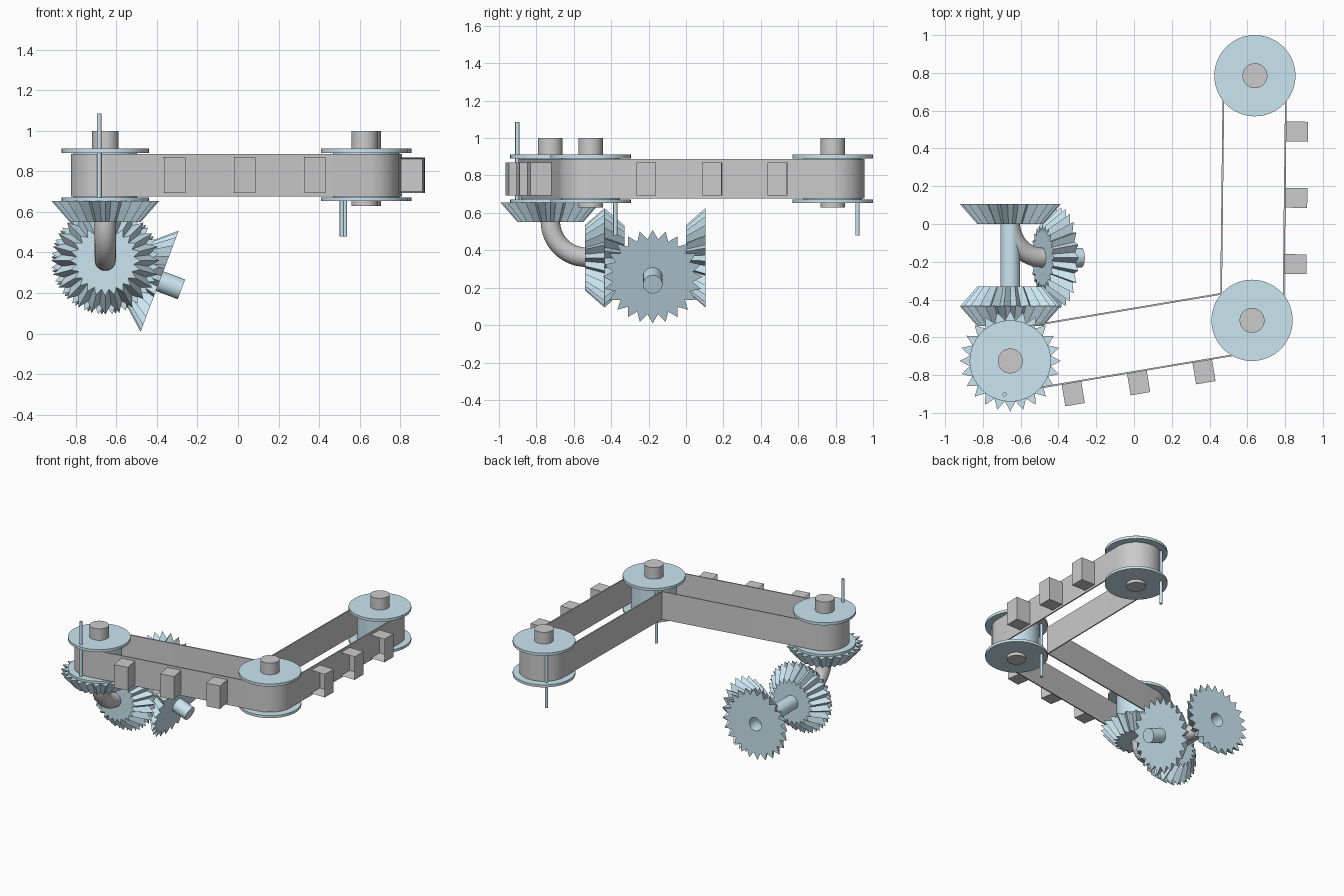
import bpy, bmesh
from math import sin, cos, pi, atan2
from mathutils import Vector, Matrix

if "Cube" in bpy.data.objects:
    bpy.data.objects.remove(bpy.data.objects["Cube"])

blue = bpy.data.materials.new("pale_blue")
blue.diffuse_color = (0.6, 0.79, 0.88, 1)
blue.use_nodes = True
blue.node_tree.nodes["Principled BSDF"].inputs["Base Color"].default_value = blue.diffuse_color


def finish(name, bm, mat=None, smooth=True):
    bmesh.ops.recalc_face_normals(bm, faces=bm.faces)
    me = bpy.data.meshes.new(name)
    bm.to_mesh(me)
    bm.free()
    ob = bpy.data.objects.new(name, me)
    bpy.context.collection.objects.link(ob)
    if mat:
        me.materials.append(mat)
    if smooth:
        bpy.ops.object.select_all(action='DESELECT')
        bpy.context.view_layer.objects.active = ob
        ob.select_set(True)
        bpy.ops.object.shade_smooth_by_angle()
    return ob


def frame(origin, axis):
    return Matrix.Translation(origin) @ Vector(axis).to_track_quat('Z', 'Y').to_matrix().to_4x4()


def rod(name, a, b, r, mat=None, seg=48):
    a, b = Vector(a), Vector(b)
    bm = bmesh.new()
    bmesh.ops.create_cone(bm, cap_ends=True, segments=seg, radius1=r, radius2=r,
                          depth=(b - a).length, matrix=frame((a + b) / 2, b - a))
    return finish(name, bm, mat)


def skin(name, rings, mat=None, smooth=True, m=Matrix(), caps=False):
    """Join rings of equal length; the last ring links to the first unless capped."""
    bm = bmesh.new()
    vs = [[bm.verts.new(m @ Vector(p)) for p in ring] for ring in rings]
    n = len(vs[0])
    for k in range(len(vs) - (1 if caps else 0)):
        a, b = vs[k], vs[(k + 1) % len(vs)]
        for i in range(n):
            j = (i + 1) % n
            bm.faces.new((a[i], a[j], b[j], b[i]))
    if caps:
        bm.faces.new(vs[0])
        bm.faces.new(vs[-1])
    return finish(name, bm, mat, smooth)


def bevel_gear(name, narrow, axis, phase=0.0, teeth=24):
    """Toothed frustum with a bore, widening along axis from the narrow face."""
    def ring(tip, root, z):
        return [((tip if i % 2 == 0 else root) * cos(pi * (i + phase) / teeth),
                 (tip if i % 2 == 0 else root) * sin(pi * (i + phase) / teeth), z)
                for i in range(2 * teeth)]
    rings = [ring(.05, .05, 0), ring(.175, .142, 0), ring(.267, .216, .105), ring(.05, .05, .105)]
    return skin(name, rings, blue, False, frame(narrow, axis))


def elbow(name, start, d1, d2, bend, r=.052, steps=16, seg=32):
    """Quarter-turn pipe leaving along d1 and ending along d2."""
    s, d1, d2 = Vector(start), Vector(d1), Vector(d2)
    side = d1.cross(d2)
    rings = []
    for k in range(steps + 1):
        t = pi / 2 * k / steps
        c = s + d1 * bend * sin(t) + d2 * bend * (1 - cos(t))
        out = d1 * sin(t) - d2 * cos(t)
        rings.append([c + r * (out * cos(2 * pi * i / seg) + side * sin(2 * pi * i / seg))
                      for i in range(seg)])
    return skin(name, rings, caps=True)


# pulleys: drum, flanges, axle and drive pin
A, B, C = Vector((-.655, -.725)), Vector((.625, -.51)), Vector((.64, .785))
for tag, p, pin, z0 in (("left", A, (-.03, -.177), .66),
                        ("corner", B, (-.112, .132), .48),
                        ("far", C, (-.112, .132), .48)):
    x, y = p
    rod(tag + "_drum", (x, y, .66), (x, y, .90), .157, blue, 64)
    rod(tag + "_lower_flange", (x, y, .653), (x, y, .672), .215, blue, 64)
    rod(tag + "_upper_flange", (x, y, .892), (x, y, .912), .215, blue, 64)
    rod(tag + "_axle", (x, y, .63), (x, y, 1.0), .066)
    px, py = x + pin[0], y + pin[1]
    rod(tag + "_pin", (px, py, z0), (px, py, z0 + .425), .011, blue, 16)


# belt loop: round ends, round outer bend, sharp inner bend
d1, d2 = (B - A).normalized(), (C - B).normalized()
a1, a2 = atan2(d1.y, d1.x), atan2(d2.y, d2.x)


def arc(c, r, s, e, n):
    return [(c.x + r * cos(s + (e - s) * i / n), c.y + r * sin(s + (e - s) * i / n))
            for i in range(n + 1)]


def loop(r, z):
    n1, n2 = Vector((-d1.y, d1.x)), Vector((-d2.y, d2.x))
    inner = B + (n1 + n2) * r / (1 + n1.dot(n2))
    pts = arc(B, r, a1 - pi / 2, a2 - pi / 2, 20) + arc(C, r, a2 - pi / 2, a2 + pi / 2, 32)
    pts += [tuple(inner)] + arc(A, r, a1 + pi / 2, a1 + 3 * pi / 2, 32)
    return [(x, y, z) for x, y in pts]


skin("conveyor_belt", [loop(.17, .677), loop(.17, .887), loop(.161, .887), loop(.161, .677)])

# open buckets along both outer runs of the belt
for tag, p, d in (("front", A, d1), ("side", B, d2)):
    for i in range(3):
        c = p + d * (.30 + .351 * i) + Vector((d.y, -d.x)) * .2275
        m = Matrix.Translation((c.x, c.y, .781)) @ Matrix.Rotation(atan2(d.y, d.x), 4, 'Z')
        bm = bmesh.new()
        bmesh.ops.create_cube(bm, size=1, matrix=Matrix.Diagonal((.105, .115, .175, 1)))
        mouth = min(bm.faces, key=lambda f: f.calc_center_median().x)
        inset = bmesh.ops.inset_individual(bm, faces=[mouth], thickness=.009)
        bmesh.ops.translate(bm, verts=mouth.verts[:], vec=(.095, 0, 0))
        bm.transform(m)
        finish(f"{tag}_bucket_{i + 1}", bm, smooth=False)

# bevel gear train under the left pulley
gx, gz = -.655, .36
out = Vector((.935, 0, -.353)).normalized()
hub = Vector((gx, -.178, gz))
bevel_gear("pulley_gear", (A.x, A.y, .55), (0, 0, 1))
bevel_gear("double_gear_front", (gx, -.54, gz), (0, 1, 0))
bevel_gear("double_gear_back", (gx, -.33, gz), (0, -1, 0), 1)
bevel_gear("rear_gear", (gx, 0, gz), (0, 1, 0), .5)
bevel_gear("tilted_gear", hub + out * .182, out)

# shafts and curved axle brackets
rod("cross_shaft", (gx, -.53, gz), (gx, .01, gz), .052, blue)
rod("tilted_shaft", hub + out * .19, hub + out * .402, .052, blue)
rod("pulley_stub", (A.x, A.y, .55), (A.x, A.y, .65), .052)
elbow("front_elbow", (A.x, A.y, .555), (0, 0, -1), (0, 1, 0), .192)
elbow("rear_elbow", (gx, .005, gz), (0, -1, 0), out, .183)
